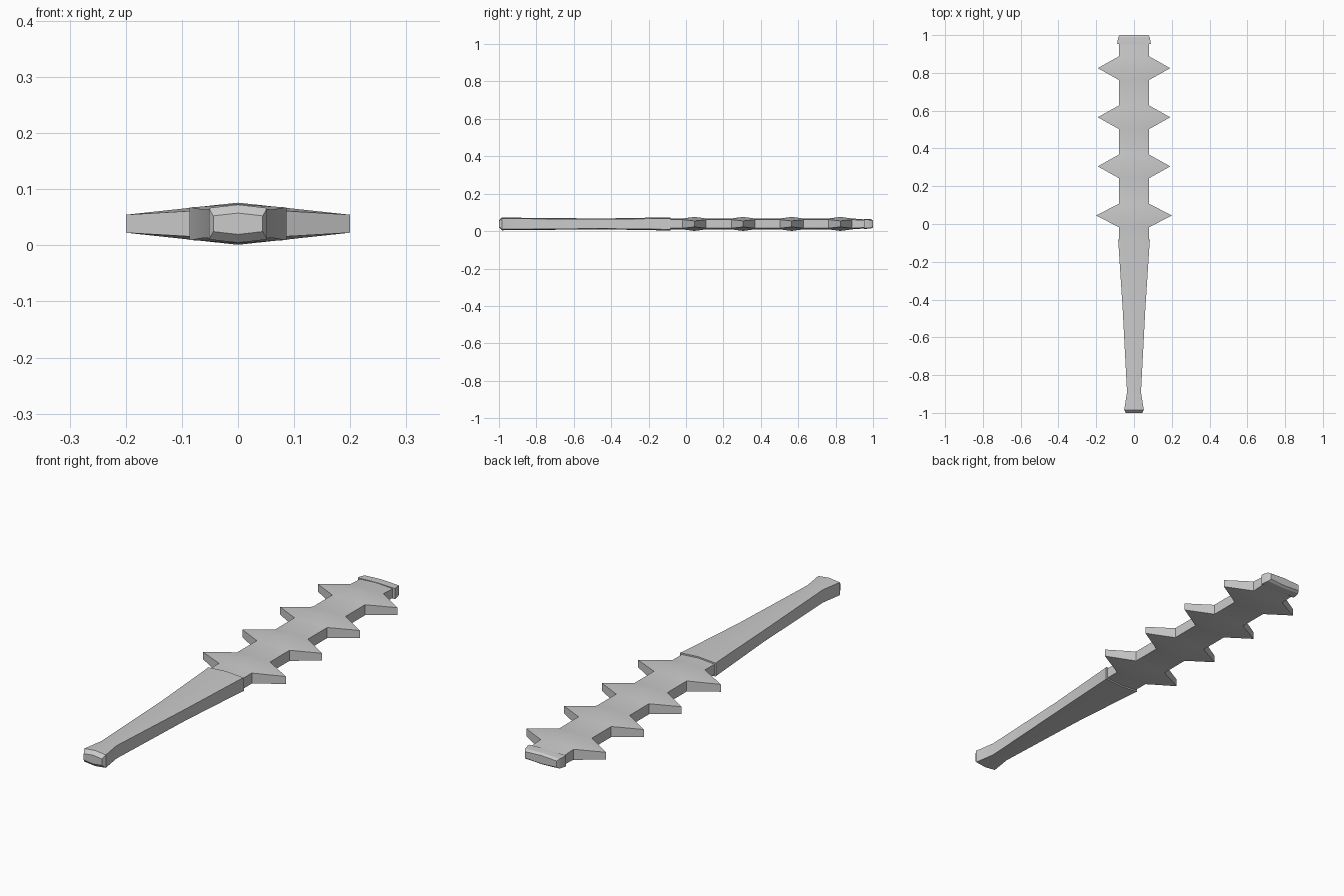
import bpy, bmesh

if "Cube" in bpy.data.objects:
    bpy.data.objects.remove(bpy.data.objects["Cube"])

ZC = 0.0385  # mid-plane height


def loft(name, rows):
    """Skin flat hexagonal sections: (y, half width, ridge half height, edge half height)."""
    bm = bmesh.new()
    rings = []
    for y, w, c, e in rows:
        pts = [(-w, -e), (0, -c), (w, -e), (w, e), (0, c), (-w, e)]
        rings.append([bm.verts.new((x, y, ZC + z)) for x, z in pts])
    for a, b in zip(rings, rings[1:]):
        for i in range(6):
            j = (i + 1) % 6
            bm.faces.new((a[i], a[j], b[j], b[i]))
    bm.faces.new(rings[0])
    bm.faces.new(rings[-1])
    bmesh.ops.recalc_face_normals(bm, faces=bm.faces)
    me = bpy.data.meshes.new(name)
    bm.to_mesh(me)
    bm.free()
    ob = bpy.data.objects.new(name, me)
    bpy.context.collection.objects.link(ob)
    bpy.ops.object.select_all(action='DESELECT')
    ob.select_set(True)
    bpy.context.view_layer.objects.active = ob
    bpy.ops.object.shade_smooth_by_angle(angle=0.45)
    return ob


# Toothed blade: four pointed teeth on each side
blade = [(-0.10, 0.079, 0.029, 0.023)]
for yc, tip in ((0.045, 0.2), (0.305, 0.192), (0.565, 0.192), (0.825, 0.192)):
    blade += [(yc - 0.063, 0.079, 0.029, 0.023),
              (yc, tip, 0.0375, 0.016),
              (yc + 0.063, 0.079, 0.029, 0.023)]
blade.append((0.96, 0.079, 0.024, 0.019))
loft("toothed_blade", blade)

# Tapered handle with flared, chamfered pommel
loft("handle", [(-1.0, 0.044, 0.019, 0.014),
                (-0.985, 0.052, 0.034, 0.028),
                (-0.89, 0.037, 0.033, 0.028),
                (-0.45, 0.060, 0.029, 0.025),
                (-0.095, 0.083, 0.035, 0.029),
                (-0.083, 0.086, 0.035, 0.029)])

# Chamfered end cap on the blade tip
loft("end_cap", [(0.953, 0.089, 0.026, 0.023),
                 (0.965, 0.088, 0.026, 0.023),
                 (0.99, 0.083, 0.025, 0.021),
                 (1.0, 0.076, 0.018, 0.014)])
